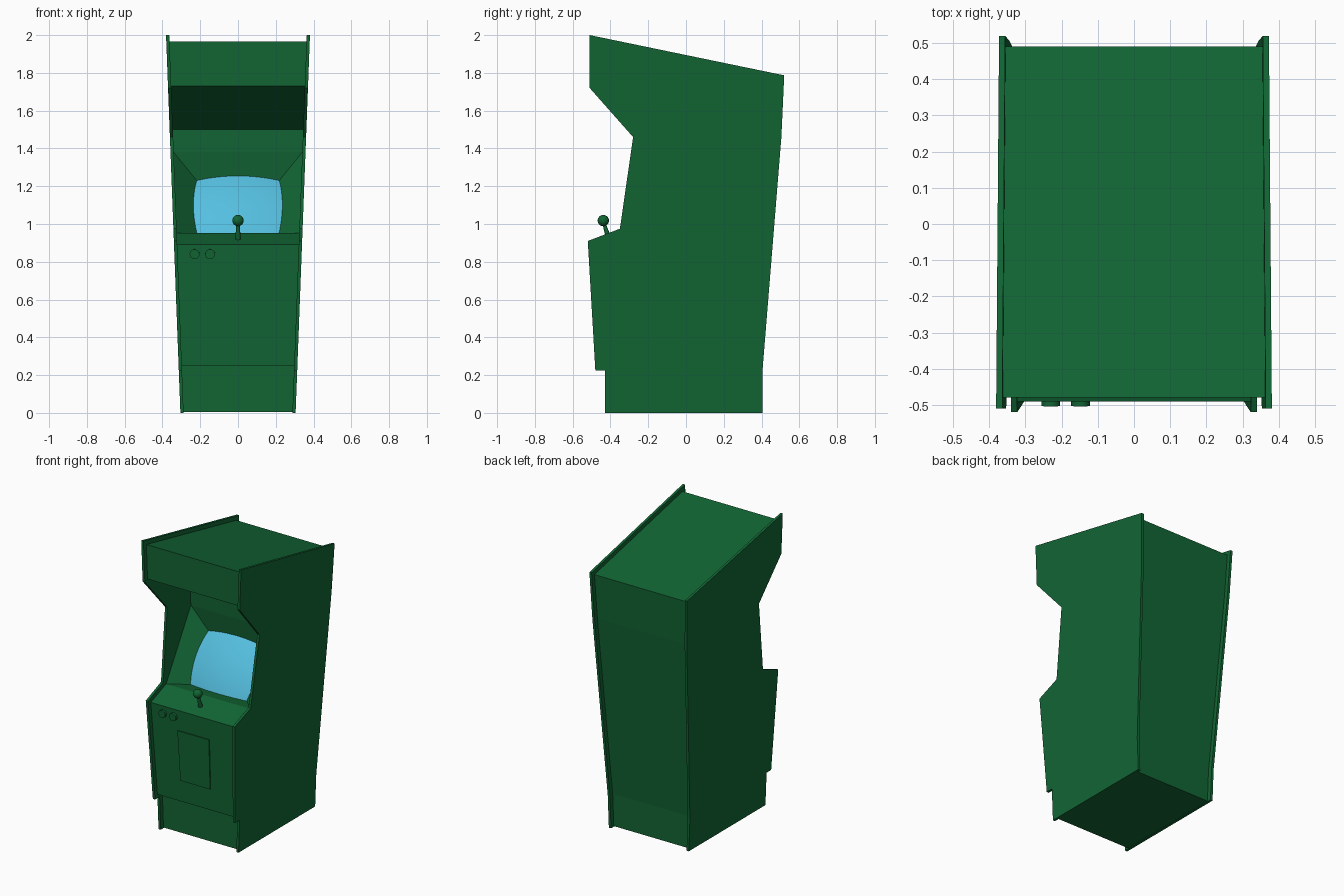
import bpy, bmesh, math
from mathutils import Vector

if "Cube" in bpy.data.objects:
    bpy.data.objects.remove(bpy.data.objects["Cube"])


def material(name, color):
    m = bpy.data.materials.new(name)
    m.diffuse_color = (*color, 1)
    m.use_nodes = True
    m.node_tree.nodes["Principled BSDF"].inputs["Base Color"].default_value = m.diffuse_color
    return m


GREEN = material("cabinet_green", (0.006, 0.13, 0.034))
BLUE = material("screen_blue", (0.09, 0.52, 0.74))


def half_width(z):
    """Outer half width: the cabinet widens steadily upwards."""
    return 0.305 + 0.038 * z


def finish(name, bm, mat=GREEN, normals=True):
    if normals:
        bmesh.ops.recalc_face_normals(bm, faces=bm.faces)
    me = bpy.data.meshes.new(name)
    bm.to_mesh(me)
    bm.free()
    me.materials.append(mat)
    ob = bpy.data.objects.new(name, me)
    bpy.context.collection.objects.link(ob)
    return ob


def smooth(ob):
    bpy.ops.object.select_all(action='DESELECT')
    ob.select_set(True)
    bpy.context.view_layer.objects.active = ob
    bpy.ops.object.shade_smooth_by_angle(angle=math.radians(40))


def rod(name, a, b, r1, r2, segments=16):
    a, b = Vector(a), Vector(b)
    bm = bmesh.new()
    bmesh.ops.create_cone(bm, cap_ends=True, segments=segments, radius1=r1,
                          radius2=r2, depth=(b - a).length)
    ob = finish(name, bm)
    ob.rotation_mode = 'QUATERNION'
    ob.rotation_quaternion = (b - a).to_track_quat('Z', 'Y')
    ob.location = (a + b) / 2
    smooth(ob)
    return ob


# Side panels: tapered slab from a y,z outline, mirrored
T = 0.017
outline = [(-0.51, 2.0), (0.52, 1.787), (0.505, 1.46), (0.405, 0.225), (0.405, 0),
           (-0.43, 0), (-0.43, 0.225), (-0.48, 0.225), (-0.52, 0.91),
           (-0.35, 0.975), (-0.28, 1.46), (-0.51, 1.72)]
bm = bmesh.new()
outer = [bm.verts.new((half_width(z), y, z)) for y, z in outline]
inner = [bm.verts.new((half_width(z) - T, y, z)) for y, z in outline]
bm.faces.new(outer)
bm.faces.new(inner[::-1])
for i in range(len(outer)):
    j = (i + 1) % len(outer)
    bm.faces.new((outer[i], inner[i], inner[j], outer[j]))
side = finish("side_panels", bm)
side.modifiers.new("Mirror", 'MIRROR')

# Body between the panels: inset outline, left open at the screen,
# then continued by the funnel-shaped bezel
low, high = Vector((-0.32, 0.953)), Vector((-0.027, 1.38))
d = (high - low).normalized()
n = Vector((-d.y, d.x))
body = [high, (-0.03, 1.5), (-0.48, 1.73), (-0.48, 1.965), (0.49, 1.764),
        (0.475, 1.46), (0.375, 0.225), (0.375, 0.004), (-0.40, 0.004),
        (-0.40, 0.25), (-0.453, 0.25), (-0.49, 0.892), low]
bm = bmesh.new()
rows = []
for y, z in body:
    w = half_width(z) - T
    rows.append([bm.verts.new((s * w, y, z)) for s in (-1, 1)])
for a, b in zip(rows, rows[1:]):
    bm.faces.new((a[0], a[1], b[1], b[0]))
rim_low = low + d * 0.05 - n * 0.1
rim_high = high - d * 0.115 - n * 0.1
mouth = [rows[-1][0], rows[-1][1], rows[0][1], rows[0][0]]
rim = [bm.verts.new((x, p.x, p.y)) for x, p in
       ((-0.212, rim_low), (0.212, rim_low), (0.217, rim_high), (-0.217, rim_high))]
for i in range(4):
    j = (i + 1) % 4
    bm.faces.new((mouth[i], mouth[j], rim[j], rim[i]))
finish("cabinet_body", bm)

# Bulging screen, its edge cut by the bezel walls
bm = bmesh.new()
bmesh.ops.create_grid(bm, x_segments=16, y_segments=16, size=1.15)
mid, half = (rim_low + rim_high) / 2, (rim_high - rim_low) / 2
for v in bm.verts:
    u, t = v.co.x, v.co.y
    p = mid + half * t + n * (0.042 - 0.02 * (u * u + t * t))
    v.co = (u * 0.215, p.x, p.y)
smooth(finish("screen", bm, BLUE, normals=False))


# Coin door: thin slab lying on the sloped front
def front_y(z):
    return -0.453 - 0.037 * (z - 0.25) / 0.642


bm = bmesh.new()
loops = []
for out in (0.007, -0.005):
    loops.append([bm.verts.new((x, front_y(z) - out, z)) for x, z in
                  ((-0.112, 0.40), (0.115, 0.40), (0.12, 0.75), (-0.12, 0.75))])
bm.faces.new(loops[0])
bm.faces.new(loops[1][::-1])
for i in range(4):
    j = (i + 1) % 4
    bm.faces.new((loops[0][i], loops[1][i], loops[1][j], loops[0][j]))
finish("coin_door", bm)

# Start buttons
for i, x in enumerate((-0.23, -0.148)):
    y = front_y(0.84)
    rod(f"start_button_{i + 1}", (x, y + 0.01, 0.841), (x, y - 0.016, 0.84), 0.026, 0.026, 24)

# Joystick
rod("joystick_stem", (0, -0.407, 0.915), (0, -0.436, 1.01), 0.015, 0.008)
bm = bmesh.new()
bmesh.ops.create_uvsphere(bm, u_segments=20, v_segments=12, radius=0.03)
ball = finish("joystick_ball", bm)
ball.location = (0, -0.438, 1.018)
smooth(ball)
